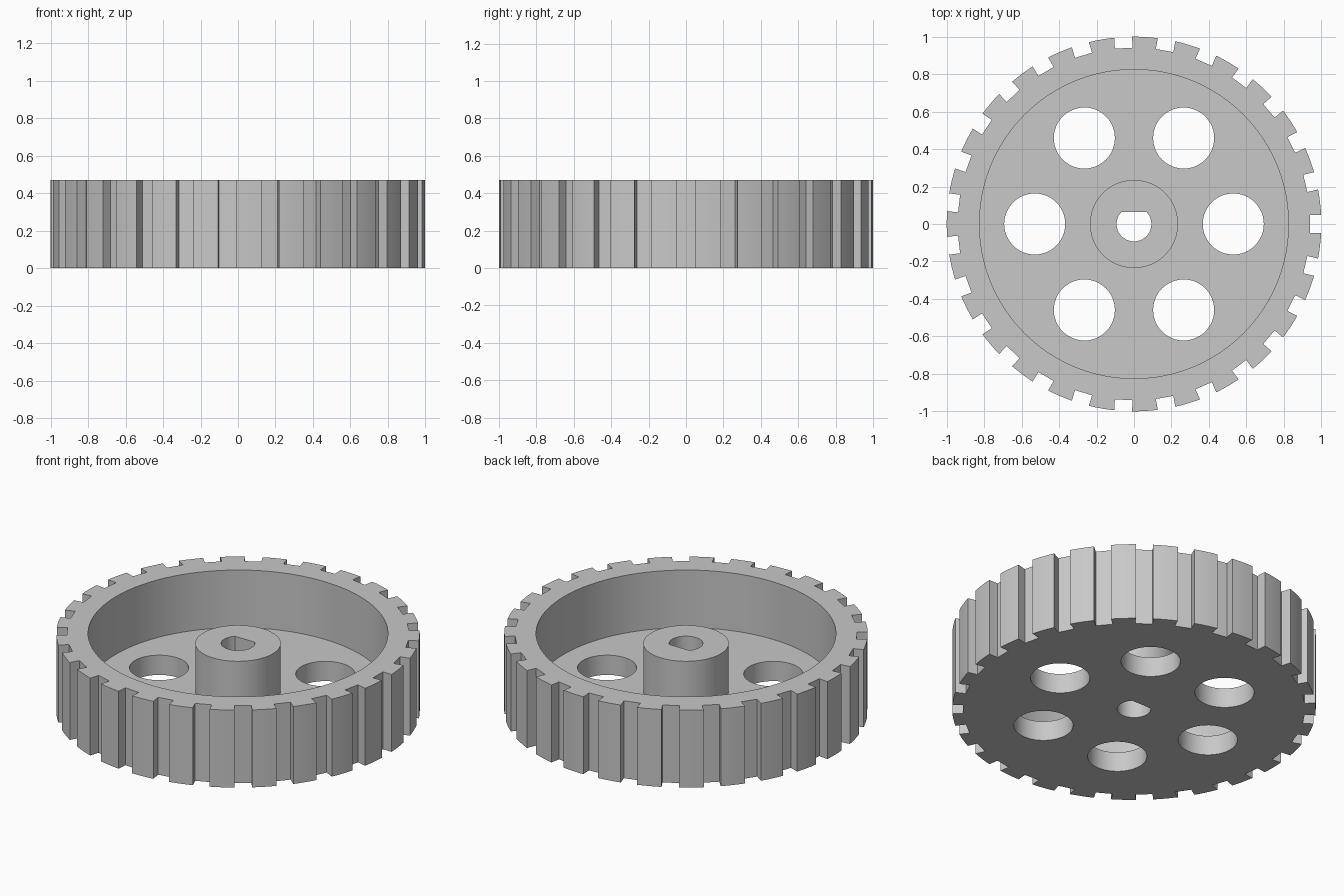
import bpy, bmesh, math
from mathutils import Matrix, Vector

old = bpy.data.objects.get("Cube")
if old:
    bpy.data.objects.remove(old, do_unlink=True)

TEETH = 27
HEIGHT, FLOOR, HUB_TOP = 0.47, 0.12, 0.41
RIM_R, HUB_R, ROOT_R = 0.825, 0.235, 0.94
GROOVE = math.radians(2.72)      # half angle of a groove at the tip circle

grey = bpy.data.materials.new("plain grey")
grey.use_nodes = True
colour = (0.58, 0.58, 0.58, 1)
grey.diffuse_color = colour
grey.node_tree.nodes["Principled BSDF"].inputs["Base Color"].default_value = colour


def polar(r, a):
    return (r * math.cos(a), r * math.sin(a))


def make_object(name, bm):
    bmesh.ops.recalc_face_normals(bm, faces=bm.faces)
    mesh = bpy.data.meshes.new(name)
    bm.to_mesh(mesh)
    bm.free()
    mesh.materials.append(grey)
    obj = bpy.data.objects.new(name, mesh)
    bpy.context.collection.objects.link(obj)
    return obj


def prism(bm, points, low, high):
    face = bm.faces.new([bm.verts.new((x, y, low)) for x, y in points])
    top = bmesh.ops.extrude_face_region(bm, geom=[face])["geom"]
    bmesh.ops.translate(bm, vec=(0, 0, high - low),
                        verts=[v for v in top if isinstance(v, bmesh.types.BMVert)])


# Toothed outline with straight-sided grooves and curved tooth tips
pitch = 2 * math.pi / TEETH
half_width = math.sin(GROOVE)
outline = []
for i in range(TEETH):
    a = i * pitch
    for side in (-half_width, half_width):
        p = Matrix.Rotation(a, 2) @ Vector((ROOT_R, side))
        outline.append((p.x, p.y))
    for k in range(5):
        outline.append(polar(1, a + GROOVE + (pitch - 2 * GROOVE) * k / 4))
bm = bmesh.new()
prism(bm, outline, 0, HEIGHT)
wheel = make_object("toothed_wheel", bm)

# Pocket cutter, turned from a profile that leaves the hub standing
bm = bmesh.new()
profile = [(0, HUB_TOP), (HUB_R, HUB_TOP), (HUB_R, FLOOR),
           (RIM_R, FLOOR), (RIM_R, 1), (0, 1)]
verts = [bm.verts.new((r, 0, z)) for r, z in profile]
edges = [bm.edges.new(pair) for pair in zip(verts, verts[1:])]
bmesh.ops.spin(bm, geom=verts + edges, axis=(0, 0, 1), cent=(0, 0, 0),
               angle=2 * math.pi, steps=96, use_merge=True)
bmesh.ops.remove_doubles(bm, verts=bm.verts, dist=0.0001)
pocket = make_object("pocket_cutter", bm)

# Six round holes and the bore with one flat side
bm = bmesh.new()
for i in range(6):
    cx, cy = polar(0.53, i * math.pi / 3)
    ring = [polar(0.163, 2 * math.pi * k / 48) for k in range(48)]
    prism(bm, [(cx + x, cy + y) for x, y in ring], -1, 1)
BORE_R, FLAT = 0.093, 0.065
start = math.pi - math.asin(FLAT / BORE_R)
sweep = 2 * math.pi - 2 * math.acos(FLAT / BORE_R)
prism(bm, [polar(BORE_R, start + sweep * k / 32) for k in range(33)], -1, 1)
holes = make_object("hole_cutter", bm)

# Cut the wheel and drop the cutters
for cutter in (pocket, holes):
    cutter.hide_render = True
    mod = wheel.modifiers.new(cutter.name, "BOOLEAN")
    mod.operation = "DIFFERENCE"
    mod.solver = "EXACT"
    mod.object = cutter
bpy.context.view_layer.update()
graph = bpy.context.evaluated_depsgraph_get()
cut_mesh = bpy.data.meshes.new_from_object(wheel.evaluated_get(graph))
wheel.modifiers.clear()
wheel.data = cut_mesh
cut_mesh.materials.clear()
cut_mesh.materials.append(grey)
for cutter in (pocket, holes):
    bpy.data.objects.remove(cutter, do_unlink=True)

# Smooth the round walls, keep the edges crisp
bpy.ops.object.select_all(action="DESELECT")
wheel.select_set(True)
bpy.context.view_layer.objects.active = wheel
bpy.ops.object.shade_smooth_by_angle(angle=math.radians(30))
